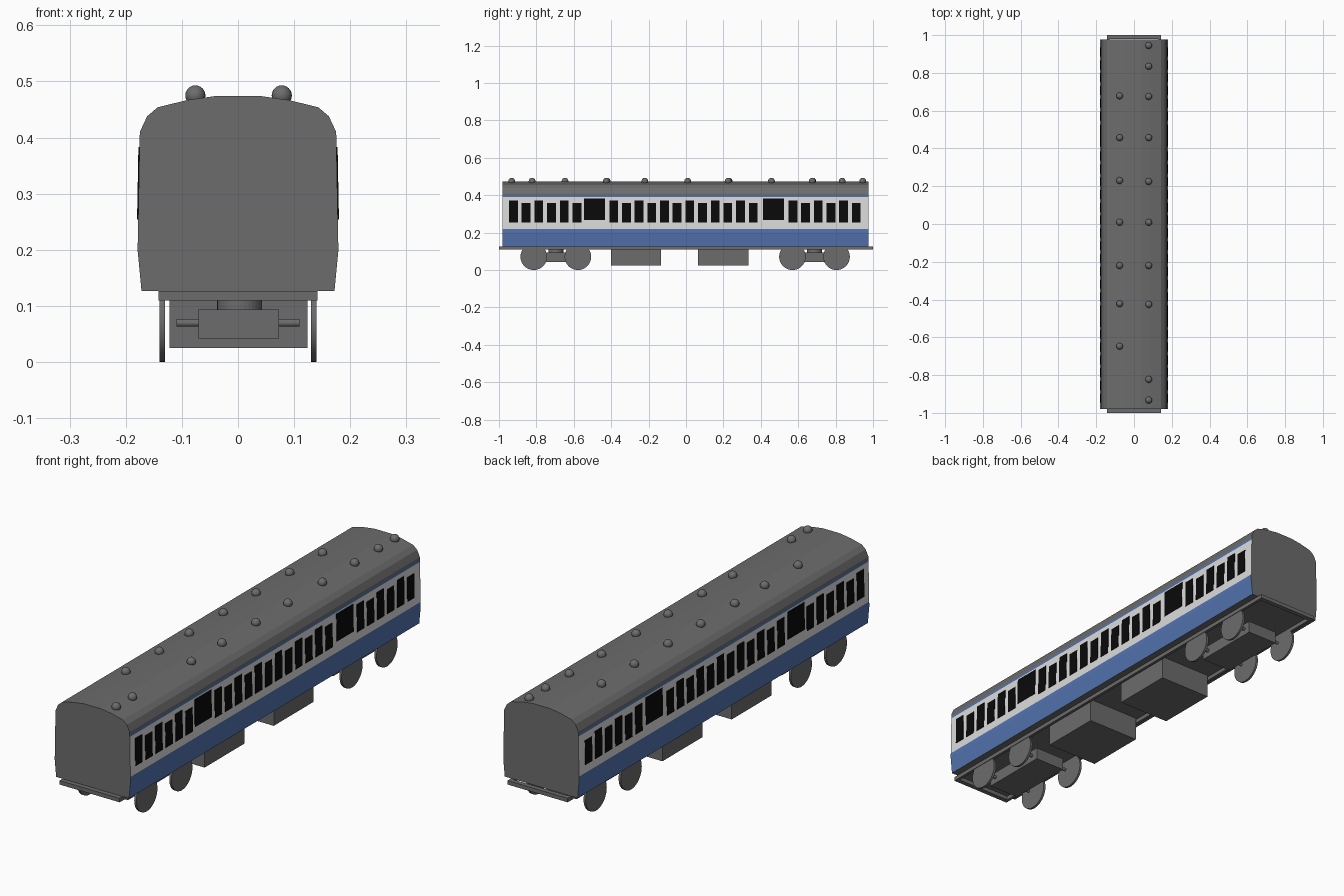
import bpy, bmesh, math
from mathutils import Matrix

if "Cube" in bpy.data.objects:
    bpy.data.objects.remove(bpy.data.objects["Cube"])


def mat(name, rgb):
    m = bpy.data.materials.new(name)
    m.diffuse_color = (*rgb, 1)
    m.use_nodes = True
    m.node_tree.nodes["Principled BSDF"].inputs["Base Color"].default_value = m.diffuse_color
    return m


GREY = mat("dark grey", (0.15, 0.15, 0.15))
BLUE = mat("blue", (0.085, 0.17, 0.43))
WHITE = mat("off white", (0.72, 0.72, 0.72))
BLACK = mat("window black", (0.003, 0.003, 0.003))


def finish(name, bm, mats):
    bmesh.ops.recalc_face_normals(bm, faces=bm.faces[:])
    me = bpy.data.meshes.new(name)
    bm.to_mesh(me)
    bm.free()
    for m in mats:
        me.materials.append(m)
    ob = bpy.data.objects.new(name, me)
    bpy.context.collection.objects.link(ob)
    return ob


def add_box(bm, x0, x1, y0, y1, z0, z1):
    c = ((x0 + x1) / 2, (y0 + y1) / 2, (z0 + z1) / 2)
    s = (x1 - x0, y1 - y0, z1 - z0)
    bmesh.ops.create_cube(bm, size=1, matrix=Matrix.Translation(c) @ Matrix.Diagonal((*s, 1)))


def box(name, *dims):
    bm = bmesh.new()
    add_box(bm, *dims)
    return finish(name, bm, [GREY])


def cylinder(name, loc, r, depth, axis, seg=32):
    bm = bmesh.new()
    rot = Matrix.Rotation(math.pi / 2, 4, 'Y') if axis == 'X' else Matrix()
    bmesh.ops.create_cone(bm, cap_ends=True, segments=seg, radius1=r, radius2=r,
                          depth=depth, matrix=Matrix.Translation(loc) @ rot)
    return finish(name, bm, [GREY])


# Carriage body: half profile (x, z), mirrored and extruded along y
def side_x(z):
    return 0.178 - (z - 0.25) / 0.16 * 0.003


HALF = [(0.172, 0.127), (0.179, 0.20), (0.1785, 0.22), (0.178, 0.25),
        (side_x(0.39), 0.39), (side_x(0.40), 0.40), (0.175, 0.41), (0.162, 0.438),
        (0.143, 0.454), (0.09, 0.467), (0.04, 0.474)]
outline = HALF + [(-x, z) for x, z in reversed(HALF)]
bm = bmesh.new()
front = [bm.verts.new((x, -0.98, z)) for x, z in outline]
back = [bm.verts.new((x, 0.976, z)) for x, z in outline]
n = len(outline)
bm.faces.new(front)
bm.faces.new(back)
for i in range(n):
    j = (i + 1) % n
    bm.faces.new((front[i], front[j], back[j], back[i]))
bm.normal_update()
for f in bm.faces:
    z = f.calc_center_median().z
    if abs(f.normal.x) > 0.9:
        if z < 0.22 or 0.39 < z < 0.40:
            f.material_index = 1
        elif z < 0.39:
            f.material_index = 2
finish("carriage_body", bm, [GREY, BLUE, WHITE])

# Windows: thin plates lying on both sloping sides
bm = bmesh.new()


def window(y0, y1, z0, z1):
    for s in (-1, 1):
        loops = []
        for d in (-0.002, 0.002):
            loops.append([bm.verts.new((s * (side_x(z) + d), y, z))
                          for y, z in ((y0, z0), (y1, z0), (y1, z1), (y0, z1))])
        a, b = loops
        bm.faces.new(a)
        bm.faces.new(b)
        for i in range(4):
            j = (i + 1) % 4
            bm.faces.new((a[i], a[j], b[j], b[i]))


for start, count in ((-0.946, 6), (-0.410, 12), (0.548, 6)):
    for i in range(count):
        y = start + i * 0.0678
        window(y, y + 0.047, 0.254, 0.371 if i % 2 == 0 else 0.357)
for y in (-0.545, 0.411):
    window(y, y + 0.113, 0.267, 0.383)
finish("side_windows", bm, [BLACK])

# Roof ventilators
VENTS = {0.078: (0.945, 0.835, 0.675, 0.457, 0.225, 0.009, -0.22, -0.426, -0.823, -0.932),
         -0.076: (0.678, 0.457, 0.23, 0.009, -0.22, -0.422, -0.647)}
for x, ys in VENTS.items():
    for y in ys:
        bm = bmesh.new()
        bmesh.ops.create_uvsphere(bm, u_segments=20, v_segments=12, radius=0.018,
                                  matrix=Matrix.Translation((x, y, 0.475)))
        ob = finish("roof_vent", bm, [GREY])
        ob.data.shade_smooth()

# Underframe: open rim of beams below the floor
bm = bmesh.new()
for s in (-1, 1):
    add_box(bm, s * 0.142 - 0.006 * (s + 1) - 0, s * 0.142 - 0.006 * (s - 1), -1, 1, 0.11, 0.127)
    add_box(bm, -0.13, 0.13, s * 0.99 - 0.01, s * 0.99 + 0.01, 0.11, 0.127)
finish("underframe", bm, [GREY])

# Equipment boxes
for y0, y1 in ((-0.402, -0.134), (0.064, 0.333)):
    box("equipment_box", -0.122, 0.124, y0, y1, 0.025, 0.128)

# Bogies with pivot, axles and wheels
for yc in (-0.696, 0.687):
    box("bogie_frame", -0.07, 0.073, yc - 0.15, yc + 0.15, 0.042, 0.094)
    cylinder("bogie_pivot", (0.003, yc, 0.11), 0.04, 0.036, 'Z')
    for dy in (-0.118, 0.118):
        cylinder("axle", (0, yc + dy, 0.07), 0.007, 0.22, 'X', 16)
        for s in (-1, 1):
            w = cylinder("wheel", (s * 0.135, yc + dy, 0.071), 0.071, 0.01, 'X', 40)
            bpy.context.view_layer.objects.active = w
            for o in bpy.context.selected_objects:
                o.select_set(False)
            w.select_set(True)
            bpy.ops.object.shade_smooth_by_angle()
